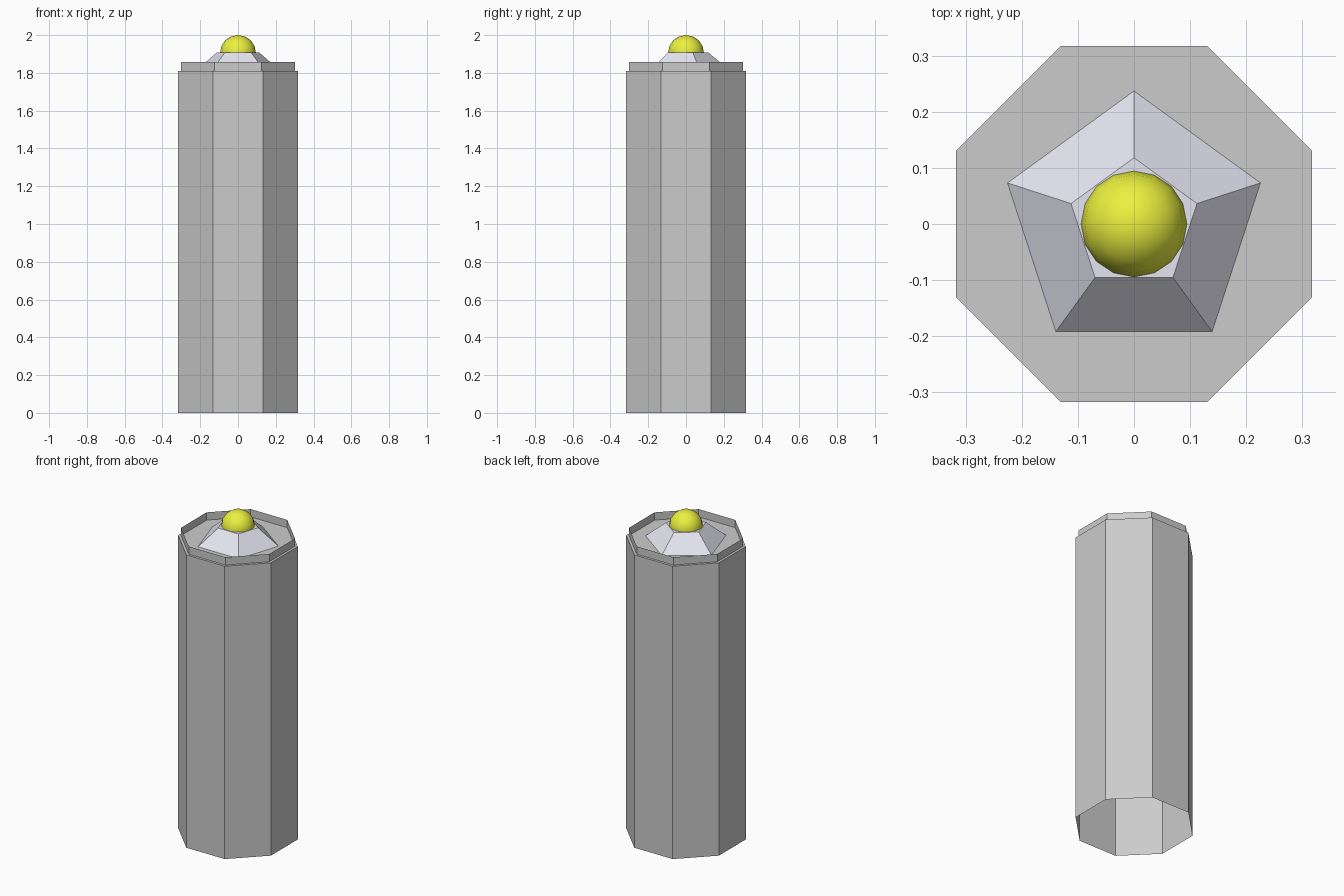
import bpy, bmesh
from math import pi, sin, cos

if "Cube" in bpy.data.objects:
    bpy.data.objects.remove(bpy.data.objects["Cube"])


def material(name, color):
    m = bpy.data.materials.new(name)
    m.diffuse_color = color
    m.use_nodes = True
    m.node_tree.nodes["Principled BSDF"].inputs["Base Color"].default_value = m.diffuse_color
    return m


def finish(bm, name, mat=None):
    me = bpy.data.meshes.new(name)
    bm.to_mesh(me)
    bm.free()
    ob = bpy.data.objects.new(name, me)
    bpy.context.collection.objects.link(ob)
    if mat:
        me.materials.append(mat)
    return ob


def prism(name, sides, r0, z0, r1, z1, turn=0.0, cap_top=True, mat=None):
    """Open-bottomed prism or frustum, first corner towards +y."""
    bm = bmesh.new()
    rings = []
    for r, z in ((r0, z0), (r1, z1)):
        angles = [pi / 2 + turn + 2 * pi * i / sides for i in range(sides)]
        rings.append([bm.verts.new((r * cos(a), r * sin(a), z)) for a in angles])
    low, high = rings
    for i in range(sides):
        j = (i + 1) % sides
        bm.faces.new((low[i], low[j], high[j], high[i]))
    if cap_top:
        bm.faces.new(high)
    return finish(bm, name, mat)


lavender = material("lavender", (0.78, 0.78, 0.88, 1))
yellow = material("yellow", (0.83, 0.88, 0.05, 1))

# Octagonal column, open underneath, and its thin raised rim
eighth = pi / 8
prism("column", 8, 0.343, 0.0, 0.343, 1.81, eighth)
prism("rim", 8, 0.327, 1.81, 0.327, 1.858, eighth, cap_top=False)

# Five-sided tapered base for the lamp
prism("lamp_base", 5, 0.237, 1.81, 0.118, 1.908, mat=lavender)

# Smooth lamp dome
bm = bmesh.new()
bmesh.ops.create_uvsphere(bm, u_segments=16, v_segments=8, radius=0.095)
for f in bm.faces:
    f.smooth = True
lamp = finish(bm, "lamp", yellow)
lamp.location = (0, 0, 1.905)
